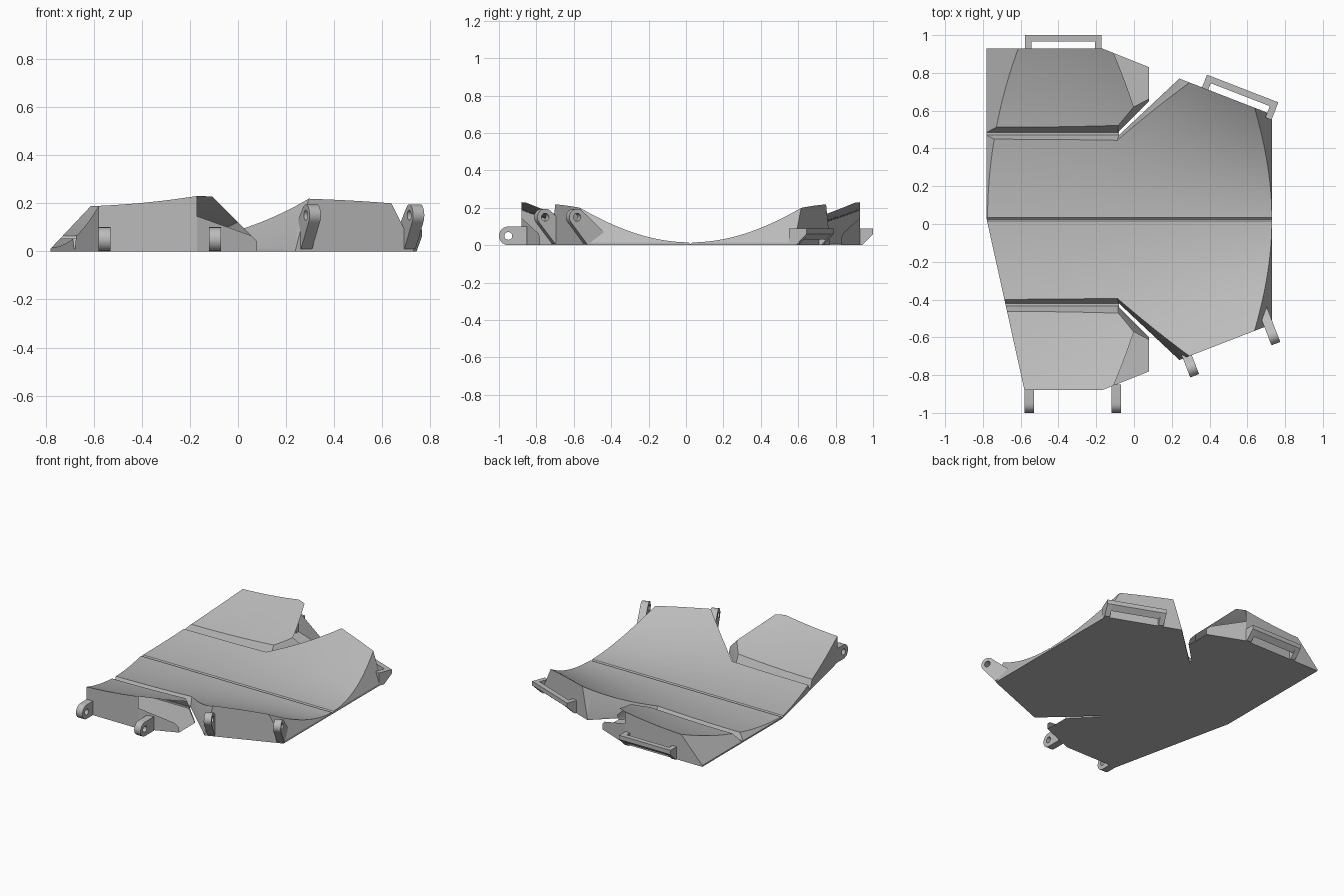
import bpy, bmesh, math
from mathutils import Matrix, Vector
from mathutils.geometry import convex_hull_2d

old = bpy.data.objects.get("Cube")
if old:
    bpy.data.objects.remove(old, do_unlink=True)

grey = bpy.data.materials.new("plain_grey")
grey.use_nodes = True
grey.diffuse_color = (0.5, 0.5, 0.5, 1)
grey.node_tree.nodes["Principled BSDF"].inputs["Base Color"].default_value = grey.diffuse_color

MID = 0.025  # y of the symmetry line


def dish(x, u):
    """Height of the curved top at distance u from the middle."""
    return 0.015 + (0.3 + 0.25 * x + 0.17 * x * x) * u * u


def wall(x, u, dx, du):
    """Vertical cut through a point, facing outward."""
    return Vector((x, u, 0)), Vector((dx, du, 0)).normalized()


def slope(x, u, dx, du, base, rise):
    """Sloping cut that starts at height base and climbs inward."""
    d = Vector((dx, du, 0))
    if d.length:
        d.normalize()
    return Vector((x, u, base)), (d * rise + Vector((0, 0, 1))).normalized()


def carve(target, side, cuts, seams=()):
    """Add one section: a curved block trimmed by planes, seams left open."""
    bm = bmesh.new()
    bmesh.ops.create_grid(bm, x_segments=28, y_segments=30, size=0.5)
    for v in bm.verts:
        v.co.x *= 1.8
        v.co.y = v.co.y * 1.1 + 0.5
    ext = bmesh.ops.extrude_face_region(bm, geom=bm.faces[:], use_keep_orig=True)
    for v in ext["geom"]:
        if isinstance(v, bmesh.types.BMVert):
            v.co.z = dish(v.co.x, v.co.y)
    for i, (co, no) in enumerate(list(cuts) + list(seams)):
        res = bmesh.ops.bisect_plane(bm, geom=bm.verts[:] + bm.edges[:] + bm.faces[:],
                                     dist=1e-6, plane_co=co, plane_no=no, clear_outer=True)
        if i < len(cuts):
            rim = [e for e in res["geom_cut"]
                   if isinstance(e, bmesh.types.BMEdge) and e.is_boundary]
            if rim:
                bmesh.ops.triangle_fill(bm, use_beauty=True, edges=rim, normal=no)
    for v in bm.verts:
        v.co.y = MID + side * v.co.y
    part = bpy.data.meshes.new("section")
    bm.to_mesh(part)
    bm.free()
    target.from_mesh(part)
    bpy.data.meshes.remove(part)


def finish(obj):
    obj.data.materials.clear()
    obj.data.materials.append(grey)
    bpy.ops.object.select_all(action="DESELECT")
    obj.select_set(True)
    bpy.context.view_layer.objects.active = obj
    bpy.ops.object.shade_smooth_by_angle(angle=math.radians(20))


def make(name, bm):
    bmesh.ops.remove_doubles(bm, verts=bm.verts[:], dist=1e-5)
    bmesh.ops.recalc_face_normals(bm, faces=bm.faces[:])
    mesh = bpy.data.meshes.new(name)
    bm.to_mesh(mesh)
    bm.free()
    obj = bpy.data.objects.new(name, mesh)
    bpy.context.collection.objects.link(obj)
    finish(obj)


# Directions shared by the sections
diag = Vector((-0.30, 0.32)).normalized()
corner = (-0.08, 0.445)
GROOVE, SLIT = 2.0, 4.0
mitre = Vector((0, 1)) * GROOVE - diag * SLIT
left_end = {1: wall(-0.78, 0, -1, 0), -1: wall(-0.78, 0, -0.905, 0.2)}
left_slope = slope(-0.78, 0, -1, 0, 0.01, 1.06)
centre_notch = slope(0, 0, 0, -1, 0.005, 1.0)
centre_seam = wall(0, 0, 0, -1)

# Main dished plate, two mirrored halves with a central crease
body = bmesh.new()
for side in (1, -1):
    carve(body, side,
          [left_end[side], left_slope, wall(*corner, 0, 1),
           slope(*corner, 0, 1, 0.01, GROOVE), centre_notch],
          [wall(*corner, mitre.x, mitre.y), centre_seam])
    carve(body, side,
          [wall(0.73, 0, 1, 0), slope(0.73, 0, 1, 0, 0.015, 2.0),
           wall(*corner, *diag), slope(*corner, *diag, 0.01, SLIT),
           wall(0.24, 0.745, 0.19, 0.49), centre_notch],
          [wall(*corner, -mitre.x, -mitre.y), centre_seam])
make("main_plate", body)

# Side flaps and the thin hinge strips that join them to the plate
for side, label in ((1, "back"), (-1, "front")):
    flap = bmesh.new()
    carve(flap, side,
          [left_end[side], left_slope,
           wall(0, 0.46, 0, -1), slope(0, 0.46, 0, -1, 0.01, GROOVE),
           wall(-0.08, 0.465, 1, -1), slope(-0.08, 0.465, 1, -1, 0.01, 3.0),
           wall(0, 0.905, 0, 1), wall(-0.17, 0.905, 0.1, 0.25),
           wall(0.08, 0, 1, 0), slope(0.08, 0, 1, 0, 0.04, 1.0)])
    make(label + "_flap", flap)
    strip = bmesh.new()
    carve(strip, side,
          [left_end[side], wall(-0.08, 0, 1, 0), wall(0, 0.44, 0, -1),
           wall(0, 0.465, 0, 1), slope(0, 0, 0, 0, 0.01, 0)])
    make(label + "_hinge_strip", strip)


def ring(s, z, r, n=24):
    return [Vector((s + r * math.cos(a), z + r * math.sin(a)))
            for a in (2 * math.pi * i / n for i in range(n))]


def extrude_profile(name, loops, x, y, angle, width, shift=0.0):
    """Flat profile (outward, up) extruded sideways along a wall."""
    curve = bpy.data.curves.new(name, "CURVE")
    curve.dimensions = "2D"
    curve.fill_mode = "BOTH"
    curve.extrude = width / 2
    for loop in loops:
        sp = curve.splines.new("POLY")
        sp.points.add(len(loop) - 1)
        for p, co in zip(sp.points, loop):
            p.co = (co[0], co[1], 0, 1)
        sp.use_cyclic_u = True
    tmp = bpy.data.objects.new(name + "_curve", curve)
    bpy.context.collection.objects.link(tmp)
    bpy.context.view_layer.update()
    mesh = bpy.data.meshes.new_from_object(
        tmp.evaluated_get(bpy.context.evaluated_depsgraph_get()))
    bpy.data.objects.remove(tmp, do_unlink=True)
    out = Vector((math.cos(angle), math.sin(angle), 0))
    up = Vector((0, 0, 1))
    along = out.cross(up)
    m = Matrix((out, up, along)).transposed().to_4x4()
    m.translation = Vector((x, y, 0)) + along * shift
    mesh.transform(m)
    obj = bpy.data.objects.new(name, mesh)
    bpy.context.collection.objects.link(obj)
    finish(obj)


def tab(name, x, y, angle, eye, radius, feet):
    """Rounded lug with a pin hole."""
    pts = ring(*eye, radius) + [Vector(f) for f in feet]
    outline = [pts[i] for i in convex_hull_2d(pts)]
    extrude_profile(name, [outline, ring(*eye, 0.021)], x, y, angle, 0.05)


def handle(name, x, y, angle):
    """Slotted loop: two slanted arms and an outer bar."""
    arm = [(-0.03, 0.0), (0.01, 0.0), (0.07, 0.06), (0.07, 0.09), (-0.03, 0.09)]
    bar = [(0.035, 0.03), (0.07, 0.06), (0.07, 0.09), (0.035, 0.09)]
    for tag, shift in (("_arm_a", -0.185), ("_arm_b", 0.185)):
        extrude_profile(name + tag, [arm], x, y, angle, 0.035, shift)
    extrude_profile(name + "_bar", [bar], x, y, angle, 0.37)


# Lugs on the front edges
tilt = math.atan2(0.49, 0.19)
for i, x in enumerate((-0.555, -0.095)):
    tab("flap_lug_%d" % (i + 1), x, -0.88, -math.pi / 2, (0.07, 0.05), 0.05,
        [(-0.03, 0.0), (-0.03, 0.1)])
for i, (x, y) in enumerate(((0.285, -0.71), (0.715, -0.54))):
    tab("plate_lug_%d" % (i + 1), x, y, -tilt, (0.055, 0.15), 0.045,
        [(-0.1, 0.07), (-0.05, 0.01), (0.0, 0.01)])

# Loops on the back edges
handle("flap_loop", -0.375, 0.93, math.pi / 2)
handle("plate_loop", 0.55, 0.652, tilt)
